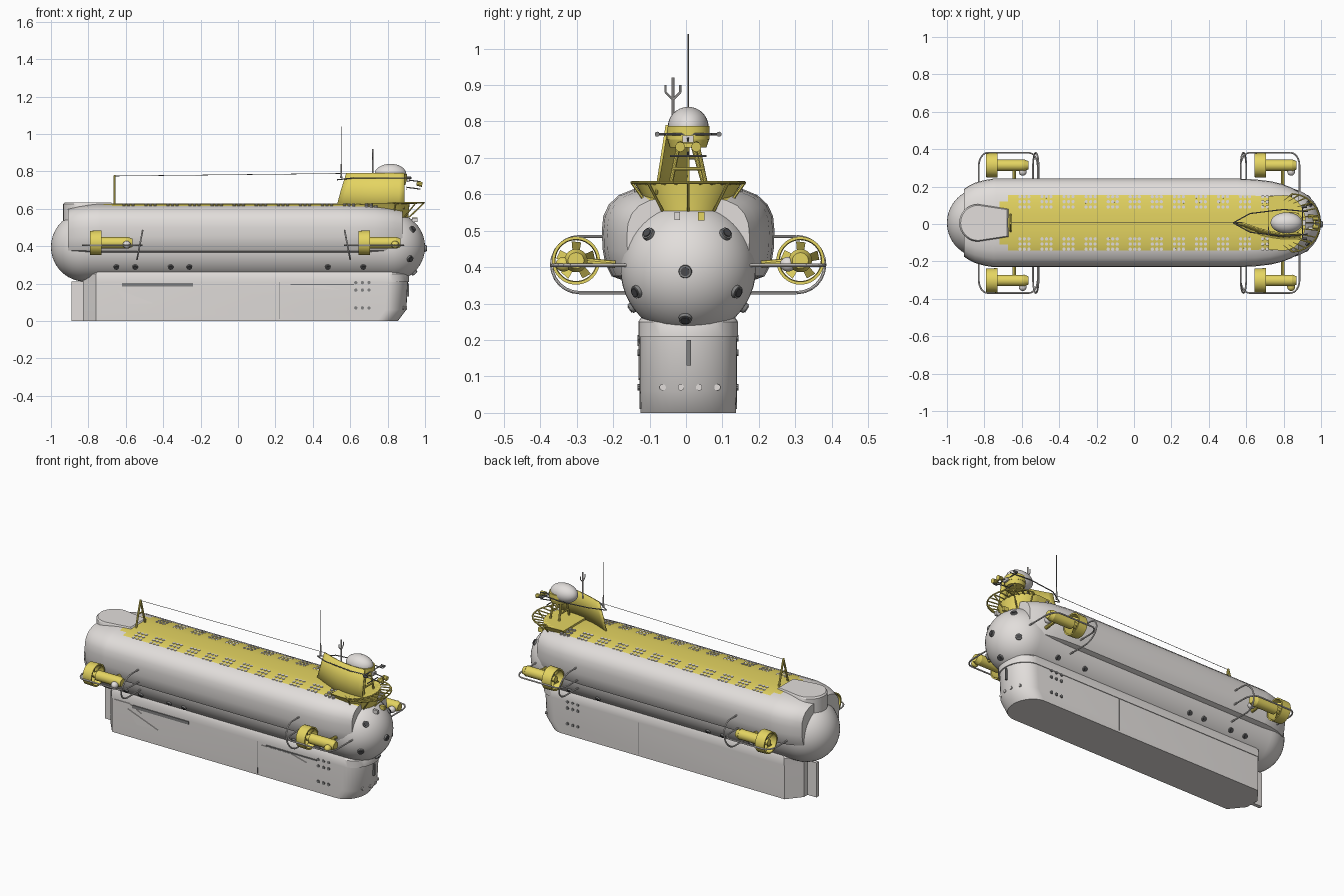
import bpy, bmesh, math
from mathutils import Vector, Matrix

if "Cube" in bpy.data.objects:
    bpy.data.objects.remove(bpy.data.objects["Cube"])

CY = 0.006                      # centreline offset


def material(name, color):
    m = bpy.data.materials.new(name)
    m.use_nodes = True
    m.diffuse_color = (*color, 1)
    m.node_tree.nodes["Principled BSDF"].inputs["Base Color"].default_value = (*color, 1)
    return m


GREY = material("hull grey", (0.76, 0.73, 0.71))
YELLOW = material("deck yellow", (0.78, 0.66, 0.12))
DARK = material("dark metal", (0.07, 0.07, 0.075))
STEEL = material("steel grey", (0.22, 0.22, 0.22))


def finish(name, bm, *mats):
    bmesh.ops.recalc_face_normals(bm, faces=bm.faces)
    me = bpy.data.meshes.new(name)
    bm.to_mesh(me)
    bm.free()
    for m in mats:
        me.materials.append(m)
    ob = bpy.data.objects.new(name, me)
    ob.location.y = CY
    bpy.context.collection.objects.link(ob)
    bpy.context.view_layer.objects.active = ob
    bpy.ops.object.select_all(action='DESELECT')
    ob.select_set(True)
    bpy.ops.object.shade_smooth_by_angle(angle=math.radians(35))
    return ob


def loft(bm, rings, closed=True, caps=True):
    vs = [[bm.verts.new(p) for p in r] for r in rings]
    n = len(vs[0])
    for a, b in zip(vs, vs[1:]):
        for i in range(n if closed else n - 1):
            j = (i + 1) % n
            bm.faces.new((a[i], a[j], b[j], b[i]))
    if caps:
        bm.faces.new(vs[0])
        bm.faces.new(vs[-1])


def rod(bm, a, b, r, r2=None, seg=10):
    a, b = Vector(a), Vector(b)
    d = b - a
    mat = Matrix.Translation((a + b) / 2) @ d.to_track_quat('Z', 'Y').to_matrix().to_4x4()
    bmesh.ops.create_cone(bm, cap_ends=True, segments=seg, radius1=r,
                          radius2=r if r2 is None else r2, depth=d.length, matrix=mat)


def box(bm, c, s):
    bmesh.ops.create_cube(bm, size=1, matrix=Matrix.Translation(c) @ Matrix.Diagonal((*s, 1)))


def ball(bm, c, s):
    bmesh.ops.create_uvsphere(bm, u_segments=28, v_segments=16, radius=1,
                              matrix=Matrix.Translation(c) @ Matrix.Diagonal((*s, 1)))


def path(bm, pts, r, seg=8):
    for a, b in zip(pts, pts[1:]):
        rod(bm, a, b, r, seg=seg)


def arc(n, a0, a1):
    return [(math.cos(t), math.sin(t)) for t in
            (math.radians(a0 + (a1 - a0) * i / n) for i in range(n + 1))]


# Pressure hull: long capsule
R, HZ, HX = 0.186, 0.396, 0.814
ring = arc(48, 0, 360)[:-1]
prof = [(-HX - R * c, R * s) for c, s in arc(12, 3, 90)] + \
       [(HX + R * c, R * s) for c, s in arc(12, 90, 3)]
bm = bmesh.new()
loft(bm, [[(x, r * c, HZ + r * s) for c, s in ring] for x, r in prof])
finish("pressure_hull", bm, GREY)

# Outer casing with the painted deck strip, rounded at the stern
half = [(0.0, .628), (.04, .6275), (.08, .626), (.115, .621), (.148, .615), (.19, .598),
        (.218, .572), (.233, .54), (.237, .50), (.235, .45), (.228, .41), (.21, .375), (.16, .357)]
section = half + [(-y, z) for y, z in half[:0:-1]]
stations = [(-.91, .76), (-.885, .83), (-.85, .905), (-.80, .965)]
stations += [(-.75 + .015 * i, 1) for i in range(11)]
stations += [(.55, 1), (.65, .98), (.73, .94), (.79, .88), (.84, .80), (.88, .71)]
bm = bmesh.new()
loft(bm, [[(x, y * s, HZ + (z - HZ) * (.5 + .5 * s)) for y, z in section] for x, s in stations])
for i, f in enumerate(bm.faces):
    c, j = f.calc_center_median(), i % len(section)
    if len(f.verts) == 4 and (j < 4 or j >= len(section) - 4):
        f.material_index = int(c.x > -.61 - .14 * math.sqrt(1 - (c.y / .15) ** 2))
finish("outer_casing", bm, GREY, YELLOW)

# Stern fairing and flared bow end of the deck
bm = bmesh.new()
plan = [(-.835 - .10 * c, .10 * s) for c, s in arc(14, -90, 90)] + [(-.67, .075), (-.67, -.075)]
loft(bm, [[(x, y, z) for x, y in plan] for z in (.45, .625)]
     + [[(-.80 + (x + .80) * .94, y * .94, .634) for x, y in plan]])
finish("stern_fairing", bm, GREY)
bm = bmesh.new()
loft(bm, [[(.80 + e * c, w * s, z) for c, s in arc(18, -90, 90)]
          + [(.72, w * .97, z), (.72, -w * .97, z)]
          for z, w, e in ((.54, .10, .11), (.585, .118, .113), (.632, .148, .118))])
finish("bow_deck", bm, YELLOW)


# Keel with rounded, raked bow and tapered stern
def keel_plan(z, w, bow, stern):
    side = [(stern, .045), (stern + .07, w)]
    nose = [(bow - .11 + .11 * c, w * s) for c, s in arc(16, 90, -90)]
    return [(x, y, z) for x, y in side + nose + [(x, -y) for x, y in side[::-1]]]


bm = bmesh.new()
loft(bm, [keel_plan(0, .131, .855, -.83), keel_plan(.06, .133, .90, -.83),
          keel_plan(.24, .133, .91, -.83)])
box(bm, (-.855, 0, .105), (.07, .022, .21))
finish("keel", bm, GREY)
bm = bmesh.new()
loft(bm, [keel_plan(.208, .137, .915, -.83), keel_plan(.25, .137, .915, -.83),
          keel_plan(.275, .12, .90, -.81)])
finish("keel_collar", bm, GREY)

# Keel slots, seams, panels and drain holes
bm = bmesh.new()
box(bm, (-.43, -.134, .193), (.38, .009, .018))
box(bm, (.45, -.134, .195), (.34, .009, .007))
box(bm, (.908, .002, .165), (.012, .012, .07))
for s in (-1, 1):
    box(bm, (.22, s * .1325, .11), (.003, .003, .2))
    for x in (.63, .665, .70):
        for z in (.205, .165, .07):
            rod(bm, (x, s * .13, z), (x, s * .1385, z), .009)
finish("keel_slots", bm, STEEL)
bm = bmesh.new()
for pts in (((-.74, .205), (-.64, .205), (-.56, .165)), ((-.65, .17), (-.59, .09), (-.45, .095)),
            ((.25, .19), (.45, .19), (.55, .165))):
    loft(bm, [[(x, y, z) for x, z in pts] for y in (-.13, -.137)])
for y in (-.07, -.02, .03, .08):
    x = .785 + .11 * math.sqrt(1 - (y / .133) ** 2)
    rod(bm, (x - .01, y, .07), (x + .01, y, .07), .009)
finish("keel_panels", bm, GREY)

# Portholes on the bow sphere and the lower flanks
rims, glass = bmesh.new(), bmesh.new()
centre = Vector((HX, 0, HZ))


def porthole(base, d, r):
    rod(rims, base - d * .01, base + d * .008, r * 1.15, r, 18)
    rod(glass, base, base + d * .011, r * .72, seg=16)


for y, z in ((-.108, .49), (.102, .49), (-.008, .388), (-.14, .333), (.132, .333), (-.008, .26)):
    o = Vector((0, y, z - HZ))
    o.x = math.sqrt(R * R - o.length_squared)
    porthole(centre + o, o.normalized(), .017)
for x in (-.65, -.55, -.36, -.26, .48, .67):
    for s in (-1, 1):
        d = Vector((0, s * .82, -.572)).normalized()
        porthole(Vector((x, 0, HZ)) + d * R, d, .014)
finish("porthole_rims", rims, STEEL)
finish("porthole_glass", glass, DARK)

# Deck drains in repeated clusters
bm = bmesh.new()
for k in range(12):
    for i in range(3):
        x = -.61 + .118 * k + .024 * i
        for y, z in ((.085, .6255), (.113, .6215), (.14, .6165)):
            for s in (-1, 1):
                rod(bm, (x, s * y, z - .01), (x, s * (y + .0003), z + .002), .009)
finish("deck_drains", bm, GREY)

# Thrusters: duct, propeller, motor, bracket, side motor
TY, TZ = .308, .418
bm, side = bmesh.new(), bmesh.new()
for x0 in (-.79, .645):
    for s in (-1, 1):
        y = s * TY
        rings = [[(x0 + dx, y + r * c, TZ + r * q) for c, q in ring]
                 for dx, r in ((0, .064), (.06, .066), (.06, .058), (0, .056), (0, .064))]
        loft(bm, rings, caps=False)
        rod(bm, (x0 + .01, y, TZ), (x0 + .06, y, TZ), .018, seg=16)
        rod(bm, (x0 + .06, y, TZ), (x0 + .20, y, TZ), .030, seg=20)
        rod(bm, (x0 + .20, y, TZ), (x0 + .225, y, TZ), .032, .022, 20)
        rod(bm, (x0 + .15, y, TZ), (x0 + .15, s * .2, TZ - .01), .010)
        ball(bm if x0 > 0 and s < 0 else side, (x0 + .195, y - .034, TZ - .01), (.021, .022, .02))
        for k in range(5):
            a = math.tau * k / 5 + math.pi / 2
            u, v = Vector((0, math.cos(a), math.sin(a))), Vector((0, -math.sin(a), math.cos(a)))
            p = Vector((x0 + .03, y, TZ))
            e = Vector((.012, 0, 0))
            blade = [p + u * .012 - v * .008 - e, p + u * .050 - v * .014 - e,
                     p + u * .053 + v * .012 + e, p + u * .012 + v * .008 + e]
            loft(bm, [blade, [q + Vector((.003, 0, 0)) for q in blade]])
finish("thrusters", bm, YELLOW)
finish("thruster_side_motors", side, GREY)

# Guard rails round the thrusters
bm = bmesh.new()
for xa, xb, xs, lean in ((-.83, -.515, -.525, .015), (.885, .57, .585, -.015)):
    for s in (-1, 1):
        m, h = (xa + xb) / 2, (xb - xa) / 2
        corner = [(m - h + h * .3 * (1 - c), .305 + .07 * q) for c, q in arc(6, 0, 90)]
        outline = [(xa, .13)] + corner + [(2 * m - x, y) for x, y in corner[::-1]] + [(xb, .18)]
        path(bm, [(x, s * y, .405) for x, y in outline], .0045)
        hoop = [(0, 1)] + [(c, q) for c, q in arc(12, 90, -90)] + [(0, -1)]
        pts = [(xs + lean * q, s * (.298 + .077 * c), .407 + .077 * q) for c, q in hoop]
        pts = [(pts[0][0], s * .21, pts[0][2])] + pts + [(pts[-1][0], s * .17, pts[-1][2])]
        path(bm, pts, .0045)
finish("guard_rails", bm, GREY)

# Tower wall on the right-hand side, leaning inward
bm = bmesh.new()
rows = []
for z, tail, w in ((.60, .525, .088), (.70, .552, .072), (.79, .58, .058)):
    rows.append([(tail + (.89 - tail) * t, -w * math.sin(min(1, t * 1.25) * math.pi / 2), z)
                 for t in (i / 12 for i in range(13))])
loft(bm, rows, closed=False, caps=False)
wall = finish("tower_wall", bm, YELLOW)
mod = wall.modifiers.new("thickness", 'SOLIDIFY')
mod.thickness, mod.offset = .008, 0

# Tower drum, trestle and dome
bm = bmesh.new()
DX = .845
rod(bm, (DX, 0, .728), (DX, 0, .75), .050, .057, 28)
rod(bm, (DX, 0, .75), (DX, 0, .787), .059, seg=28)
for sx in (-1, 1):
    for s in (-1, 1):
        rod(bm, (DX + sx * .03, s * .05, .62), (DX + sx * .025, s * .025, .74), .006)
    rod(bm, (DX + sx * .03, -.042, .67), (DX + sx * .03, .042, .67), .005)
finish("tower_drum", bm, YELLOW)
bm = bmesh.new()
ball(bm, (.815, 0, .785), (.085, .056, .055))
box(bm, (.91, 0, .752), (.012, .03, .02))
finish("tower_dome", bm, GREY)

# Tower rails and lamp bars
bm = bmesh.new()
for s in (-1, 1):
    path(bm, [(.53, 0, .755), (.62, s * .05, .765), (.80, s * .072, .765), (.93, s * .06, .765)], .003)
    rod(bm, (.90, s * .085, .765), (.925, s * .085, .765), .007)
path(bm, [(.90, -.088, .765), (.90, .088, .765)], .003)
path(bm, [(.90, -.05, .705), (.90, .05, .705)], .003)
for z in (.715, .755):
    rod(bm, (.90, 0, z), (.975, 0, z - .01), .003)
finish("tower_rails", bm, STEEL)
bm = bmesh.new()
for y in (-.022, .022):
    rod(bm, (.955, y, .735), (.985, y, .73), .011, .014)
box(bm, (.965, 0, .735), (.012, .05, .012))
finish("bow_floodlights", bm, YELLOW)

# Bow platform: fan of slats with a rim
bm = bmesh.new()
rim = [(.845 + .15 * c, .155 * s) for c, s in arc(12, -90, 90)]
path(bm, [(x, y, .632) for x, y in rim], .004)
for i, (c, s) in enumerate(arc(12, -90, 90)):
    x, y = rim[i]
    rod(bm, (x, y, .632), (.80 + .10 * c, .12 * s, .629), .004, seg=6)
    if i % 3 == 0:
        rod(bm, (x, y, .632), (.83 + .085 * c, .10 * s, .555), .004, seg=6)
box(bm, (.945, .036, .54), (.03, .018, .024))
finish("bow_platform", bm, YELLOW)
bm = bmesh.new()
box(bm, (.945, -.03, .54), (.03, .014, .022))
finish("bow_lamp", bm, GREY)

# Stern frame, masts, aerial and its wire
bm = bmesh.new()
for s in (-1, 1):
    rod(bm, (-.66, s * .045, .62), (-.66, 0, .778), .006)
rod(bm, (-.66, -.022, .70), (-.66, .022, .70), .004)
finish("stern_frame", bm, YELLOW)
bm = bmesh.new()
rod(bm, (.552, 0, .765), (.552, 0, .84), .006, .003)
rod(bm, (.72, -.042, .76), (.72, -.042, .92), .004)
for s in (-1, 1):
    path(bm, [(.72, -.042, .86), (.72, -.042 + s * .02, .88), (.72, -.042 + s * .02, .9)], .003)
finish("masts", bm, GREY)
bm = bmesh.new()
rod(bm, (-.66, 0, .775), (.58, 0, .789), .0015, seg=6)
rod(bm, (.552, 0, .83), (.552, 0, 1.04), .002, seg=6)
finish("aerial", bm, STEEL)
